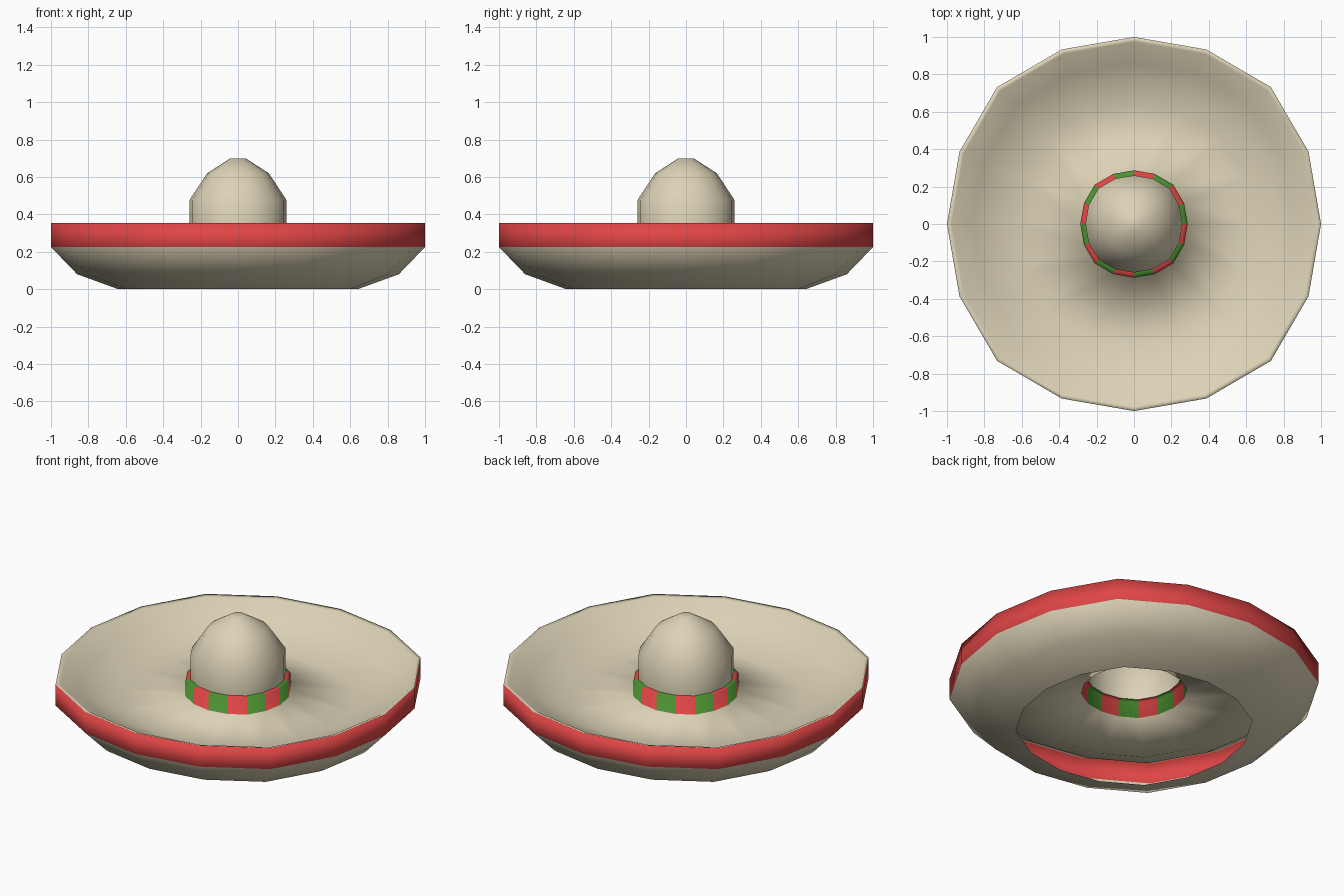
import bpy, bmesh, math

if "Cube" in bpy.data.objects:
    bpy.data.objects.remove(bpy.data.objects["Cube"])

SIDES = 16
# The rings are very slightly squared: diagonals reach a little further out
BULGE = [1.0, 1.01, 1.035, 1.01]


def material(name, rgb):
    m = bpy.data.materials.new(name)
    m.diffuse_color = (*rgb, 1)
    m.use_nodes = True
    m.node_tree.nodes["Principled BSDF"].inputs["Base Color"].default_value = m.diffuse_color
    return m


MATS = [material("straw", (0.72, 0.65, 0.47)),
        material("red", (0.74, 0.06, 0.06)),
        material("green", (0.07, 0.28, 0.03))]
STRAW, RED, STRIPES = [0], [1], [2, 1]


def lathe(name, start, steps):
    """Spin a profile: each step is (radius, z, colours round that strip)."""
    bm = bmesh.new()

    def ring(r, z):
        if r == 0:
            return [bm.verts.new((0, 0, z))] * SIDES
        return [bm.verts.new((r * BULGE[i % 4] * math.cos(math.tau * i / SIDES),
                              r * BULGE[i % 4] * math.sin(math.tau * i / SIDES), z))
                for i in range(SIDES)]

    a = ring(*start)
    for r, z, colours in steps:
        b = ring(r, z)
        for i in range(SIDES):
            j = (i + 1) % SIDES
            f = bm.faces.new(list(dict.fromkeys([a[i], a[j], b[j], b[i]])))
            f.material_index = colours[i % len(colours)]
            f.smooth = True
        a = b
    me = bpy.data.meshes.new(name)
    bm.to_mesh(me)
    bm.free()
    for m in MATS:
        me.materials.append(m)
    ob = bpy.data.objects.new(name, me)
    bpy.context.collection.objects.link(ob)


# Brim: open-bottomed underside, red rim, dished top, striped band at the centre
lathe("brim_and_bands", (0.64, 0), [
    (0.86, 0.08, STRAW), (1, 0.225, STRAW),
    (1, 0.355, RED),
    (0.975, 0.348, STRAW), (0.86, 0.272, STRAW),
    (0.64, 0.178, STRAW), (0.287, 0.222, STRAW),
    (0.287, 0.322, STRIPES), (0.26, 0.325, STRIPES)])

# Domed crown
lathe("crown", (0.26, 0.325), [
    (0.26, 0.475, STRAW), (0.165, 0.62, STRAW),
    (0.04, 0.70, STRAW), (0, 0.70, STRAW)])
